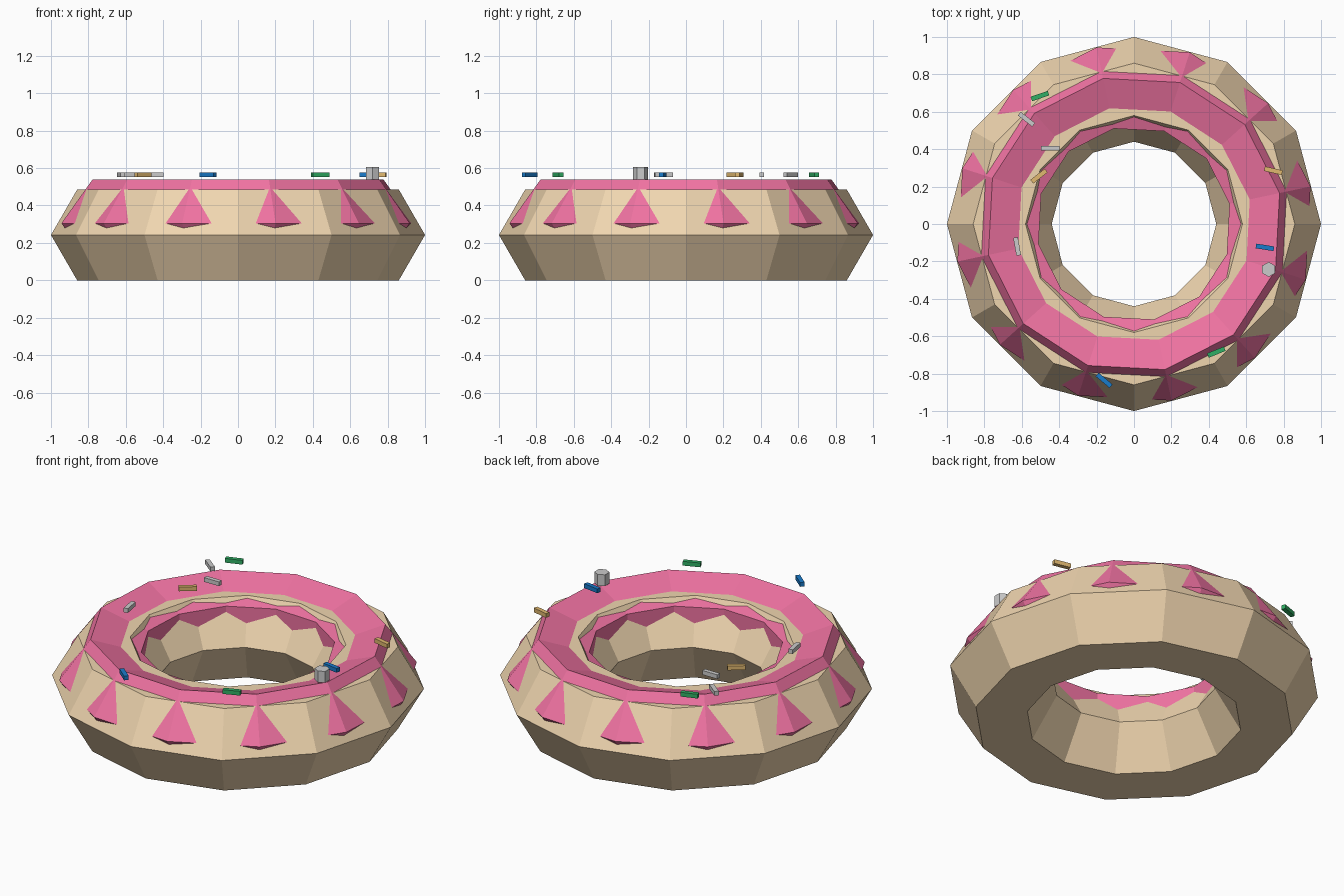
import bpy
import math

if "Cube" in bpy.data.objects:
    bpy.data.objects.remove(bpy.data.objects["Cube"])


def material(name, rgb):
    m = bpy.data.materials.new(name)
    m.diffuse_color = (*rgb, 1)
    m.use_nodes = True
    m.node_tree.nodes["Principled BSDF"].inputs["Base Color"].default_value = m.diffuse_color
    return m


DOUGH = material("dough", (0.87, 0.67, 0.43))
PINK = material("pink_icing", (0.87, 0.17, 0.36))
BLUE = material("blue", (0.01, 0.20, 0.60))
GREEN = material("green", (0.03, 0.43, 0.13))
GOLD = material("gold", (0.75, 0.48, 0.16))
WHITE = material("white", (0.75, 0.76, 0.78))


def finish(name, mat):
    o = bpy.context.object
    o.name = name
    o.data.materials.append(mat)
    return o


def ring(name, minor, sides, z, turn, mat):
    bpy.ops.mesh.primitive_torus_add(
        major_segments=12, minor_segments=sides, major_radius=0.72,
        minor_radius=minor, location=(0, 0, z), rotation=(0, 0, math.radians(turn)))
    return finish(name, mat)


# Hexagonal-section dough, and a turned pentagonal-section icing poking through it
ring("dough_ring", 0.28, 6, 0.2425, 0, DOUGH)
ring("icing", 0.245, 5, 0.305, 12, PINK)

# Small bar sprinkles hovering on the icing: x, y, angle, colour
SPRINKLES = [
    (-0.503, 0.684, 19, GREEN), (-0.575, 0.56, -38, WHITE),
    (-0.448, 0.405, 0, WHITE), (-0.508, 0.256, 38, GOLD),
    (-0.625, -0.12, -80, WHITE), (0.745, 0.285, -13, GOLD),
    (0.70, -0.125, -9, BLUE), (0.44, -0.685, 22, GREEN),
    (-0.16, -0.836, -40, BLUE),
]
for i, (x, y, a, mat) in enumerate(SPRINKLES):
    bpy.ops.mesh.primitive_cube_add(size=1, location=(x, y, 0.564),
                                    rotation=(0, 0, math.radians(a)))
    bpy.context.object.scale = (0.097, 0.025, 0.025)
    finish(f"sprinkle_{i + 1}", mat)

# One upright six-sided sprinkle
bpy.ops.mesh.primitive_cylinder_add(vertices=6, radius=0.04, depth=0.067,
                                    location=(0.72, -0.243, 0.5735))
finish("upright_sprinkle", WHITE)
